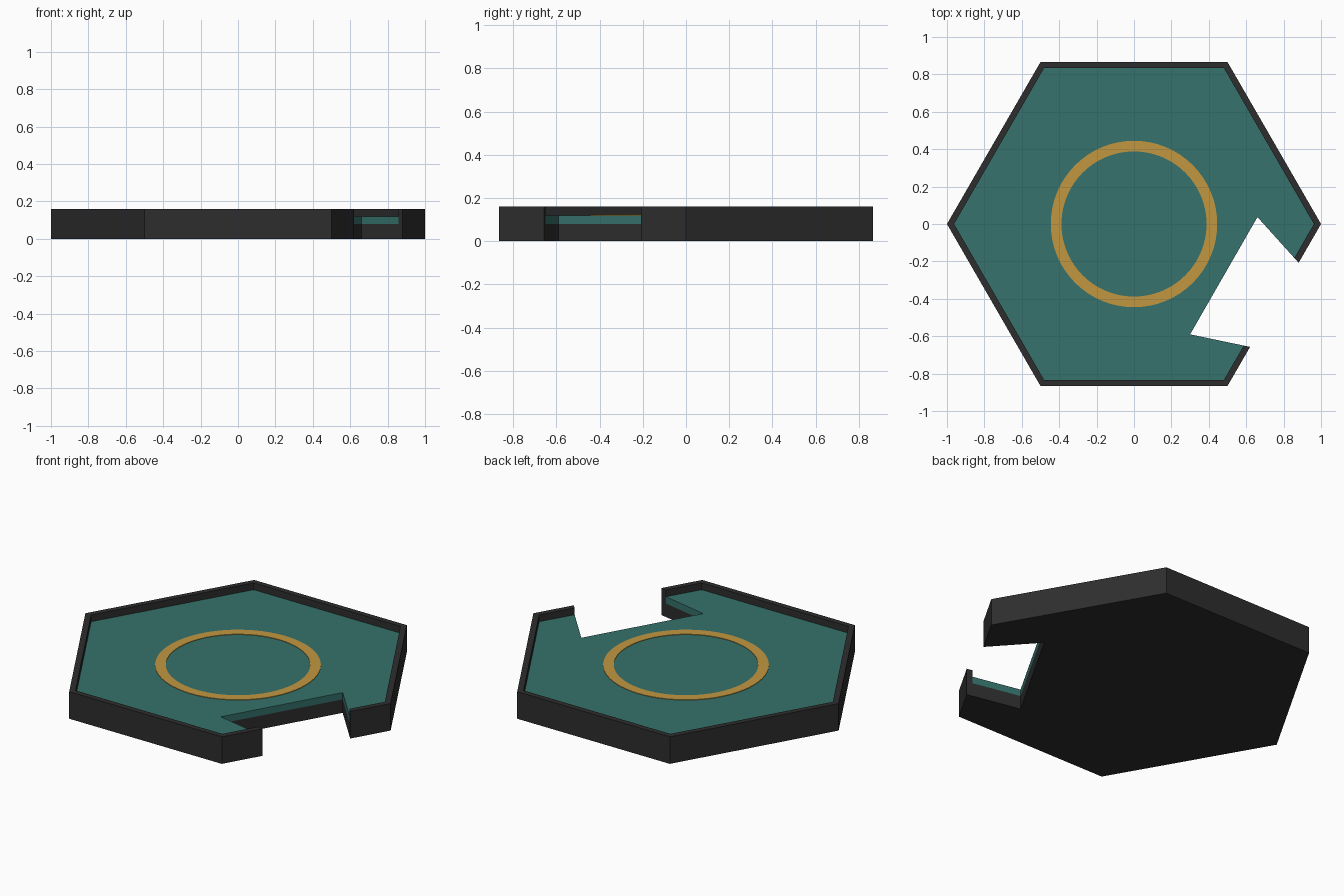
import bpy, bmesh, math
from mathutils import Vector
from mathutils.geometry import intersect_line_line_2d as meet  # noqa
from mathutils.geometry import intersect_line_line

if "Cube" in bpy.data.objects:
    bpy.data.objects.remove(bpy.data.objects["Cube"])


def material(name, rgb):
    m = bpy.data.materials.new(name)
    m.diffuse_color = (*rgb, 1)
    m.use_nodes = True
    m.node_tree.nodes["Principled BSDF"].inputs["Base Color"].default_value = m.diffuse_color
    return m


dark = material("charcoal", (0.028, 0.027, 0.028))
teal = material("teal", (0.037, 0.168, 0.150))
amber = material("amber", (0.54, 0.31, 0.052))


def solid(name, faces, z0, z1, mat):
    """Extrude flat outlines that share points from z0 up to z1."""
    bm = bmesh.new()
    for pts in faces:
        bm.faces.new([bm.verts.new((p[0], p[1], z0)) for p in pts])
    bmesh.ops.remove_doubles(bm, verts=bm.verts[:], dist=1e-5)
    top = bmesh.ops.extrude_face_region(bm, geom=bm.faces[:], use_keep_orig=True)
    for v in top["geom"]:
        if isinstance(v, bmesh.types.BMVert):
            v.co.z = z1
    bmesh.ops.recalc_face_normals(bm, faces=bm.faces[:])
    me = bpy.data.meshes.new(name)
    bm.to_mesh(me)
    bm.free()
    me.materials.append(mat)
    ob = bpy.data.objects.new(name, me)
    bpy.context.collection.objects.link(ob)
    return ob


# Notch: inner corners and the mouth on the lower right edge
in_a, in_b = Vector((0.66, 0.037)), Vector((0.30, -0.59))
out_a, out_b = Vector((0.88, -0.207)), Vector((0.62, -0.657))


def hex_path(r):
    """Hexagon outline running from one side of the notch to the other."""
    c = [Vector((r * math.cos(math.radians(60 * i)),
                 r * math.sin(math.radians(60 * i)))) for i in range(6)]

    def hit(p, q):
        a, _ = intersect_line_line(p.to_3d(), q.to_3d(), c[0].to_3d(), c[5].to_3d())
        return a.to_2d()
    return [hit(in_a, out_a)] + c + [hit(in_b, out_b)]


outer, inner = hex_path(1.0), hex_path(0.962)

# Base slab, deck and raised rim
solid("base", [outer + [in_b, in_a]], 0.0, 0.08, dark)
solid("deck", [inner + [in_b, in_a]], 0.08, 0.12, teal)
solid("rim", [[outer[i], outer[i + 1], inner[i + 1], inner[i]]
              for i in range(len(outer) - 1)], 0.08, 0.16, dark)

# Painted ring on the deck
n = 64


def circle(r, i):
    a = 2 * math.pi * (i % n) / n
    return r * math.cos(a), r * math.sin(a)


solid("ring", [[circle(0.445, i), circle(0.445, i + 1), circle(0.388, i + 1), circle(0.388, i)]
               for i in range(n)], 0.119, 0.123, amber)
